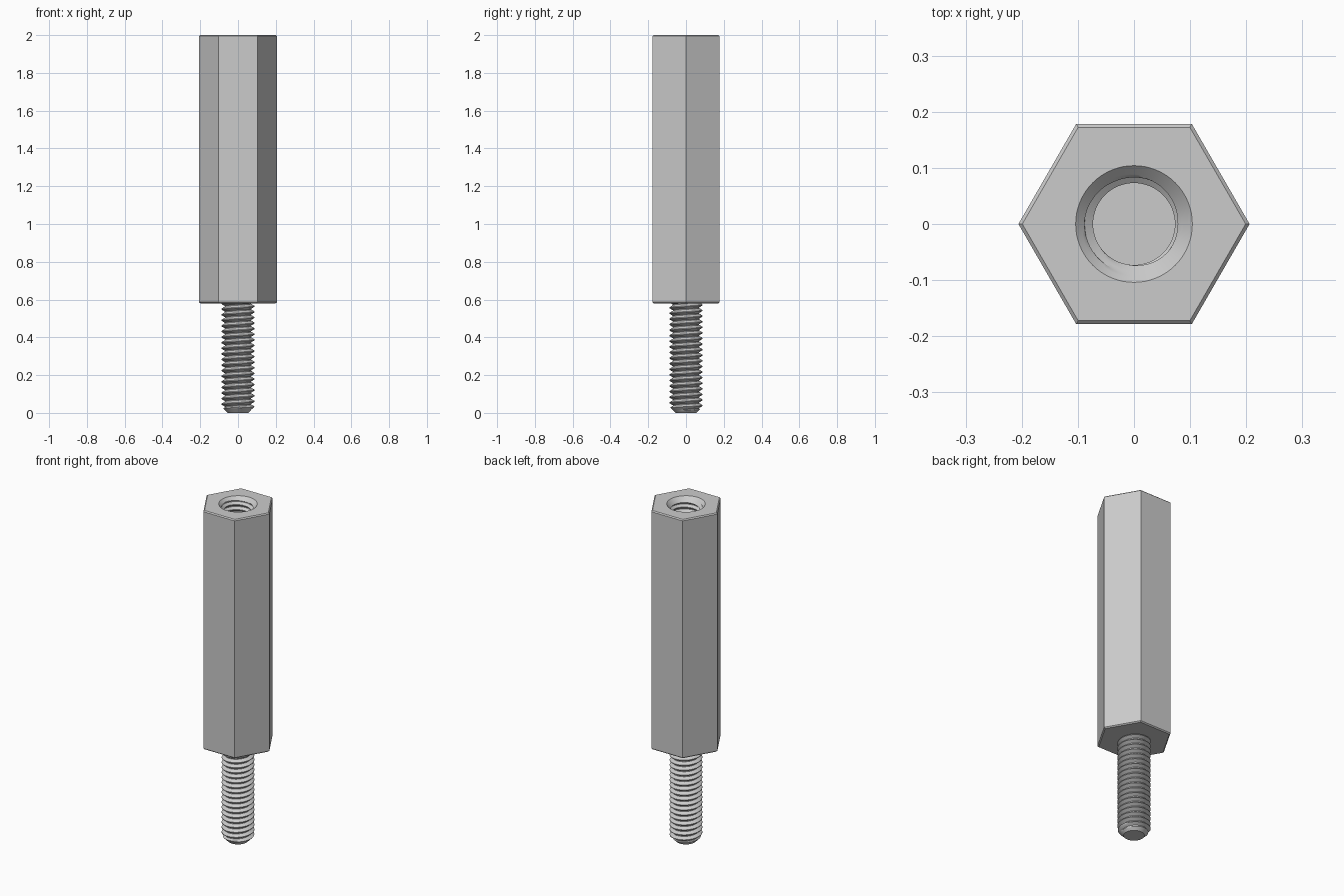
import bpy, bmesh, math

if "Cube" in bpy.data.objects:
    bpy.data.objects.remove(bpy.data.objects["Cube"], do_unlink=True)

PITCH = 0.0296
SEGMENTS = 64
STEPS = 8          # profile points per thread turn
BASE, TOP = 0.58, 2.0

steel = bpy.data.materials.new("steel grey")
steel.use_nodes = True
steel.diffuse_color = (0.6, 0.6, 0.6, 1)
steel.node_tree.nodes["Principled BSDF"].inputs["Base Color"].default_value = (0.6, 0.6, 0.6, 1)


def finish(bm, name):
    bmesh.ops.recalc_face_normals(bm, faces=bm.faces)
    mesh = bpy.data.meshes.new(name)
    bm.to_mesh(mesh)
    bm.free()
    mesh.materials.append(steel)
    obj = bpy.data.objects.new(name, mesh)
    bpy.context.collection.objects.link(obj)
    return obj


def smooth(obj):
    bpy.ops.object.select_all(action="DESELECT")
    obj.select_set(True)
    bpy.context.view_layer.objects.active = obj
    bpy.ops.object.shade_smooth_by_angle(angle=math.radians(25))


def thread_radius(phase, minor, major):
    """Trapezoid profile: flat crest, flank, flat root, flank."""
    if phase < 0.125:
        depth = 0
    elif phase < 0.5:
        depth = (phase - 0.125) / 0.375
    elif phase < 0.625:
        depth = 1
    else:
        depth = (1 - phase) / 0.375
    return major - (major - minor) * depth


def threaded_rod(name, z0, z1, minor, major, limit):
    """Closed right-handed helical rod; limit(radius, z) trims its ends."""
    bm = bmesh.new()
    rows = math.ceil((z1 - z0) / PITCH * STEPS) + 2 * STEPS + 2
    columns = []
    for i in range(SEGMENTS):
        turn = i / SEGMENTS
        a = turn * math.tau
        column = []
        for j in range(rows):
            z = z0 + PITCH * (turn - 1 + j / STEPS)
            z = min(max(z, z0), z1)
            r = thread_radius(((z - z0) / PITCH - turn) % 1, minor, major)
            r = limit(r, z)
            column.append(bm.verts.new((r * math.cos(a), r * math.sin(a), z)))
        columns.append(column)
    for i, col in enumerate(columns):
        # The last column joins the first one a full turn higher
        last = i == SEGMENTS - 1
        nxt = columns[0][STEPS:] if last else columns[i + 1]
        for j in range(len(nxt) - 1):
            bm.faces.new((col[j], nxt[j], nxt[j + 1], col[j + 1]))
    bmesh.ops.remove_doubles(bm, verts=bm.verts, dist=1e-5)
    rim = [e for e in bm.edges if e.is_boundary]
    bmesh.ops.holes_fill(bm, edges=rim, sides=0)
    return finish(bm, name)


def hex_prism(name, stations):
    """Hexagonal solid through (corner radius, height) stations."""
    bm = bmesh.new()
    rings = [[bm.verts.new((r * math.cos(k * math.pi / 3),
                            r * math.sin(k * math.pi / 3), z))
              for k in range(6)] for r, z in stations]
    for low, high in zip(rings, rings[1:]):
        for k in range(6):
            n = (k + 1) % 6
            bm.faces.new((low[k], low[n], high[n], high[k]))
    bm.faces.new(rings[0])
    bm.faces.new(rings[-1])
    return finish(bm, name)


# Hexagonal body with small chamfers at both ends
body = hex_prism("hex_body", [(0.199, BASE), (0.206, BASE + 0.006),
                              (0.206, TOP - 0.006), (0.199, TOP)])

# Threaded blind hole with a countersunk mouth
cutter = threaded_rod("hole_cutter", 1.4, TOP + 0.01, 0.073, 0.088,
                      lambda r, z: max(r, 0.104 - (TOP - z)))
cutter.hide_render = True
cut = body.modifiers.new("threaded_hole", "BOOLEAN")
cut.operation = "DIFFERENCE"
cut.solver = "EXACT"
cut.object = cutter
bpy.context.view_layer.update()
evaluated = body.evaluated_get(bpy.context.evaluated_depsgraph_get())
body_mesh = bpy.data.meshes.new_from_object(evaluated)
body.modifiers.clear()
body.data = body_mesh
bpy.data.objects.remove(cutter, do_unlink=True)
smooth(body)

# Threaded stud with a chamfered tip
stud = threaded_rod("threaded_stud", 0, BASE + 0.005, 0.07, 0.088,
                    lambda r, z: min(r, 0.055 + z))
smooth(stud)
